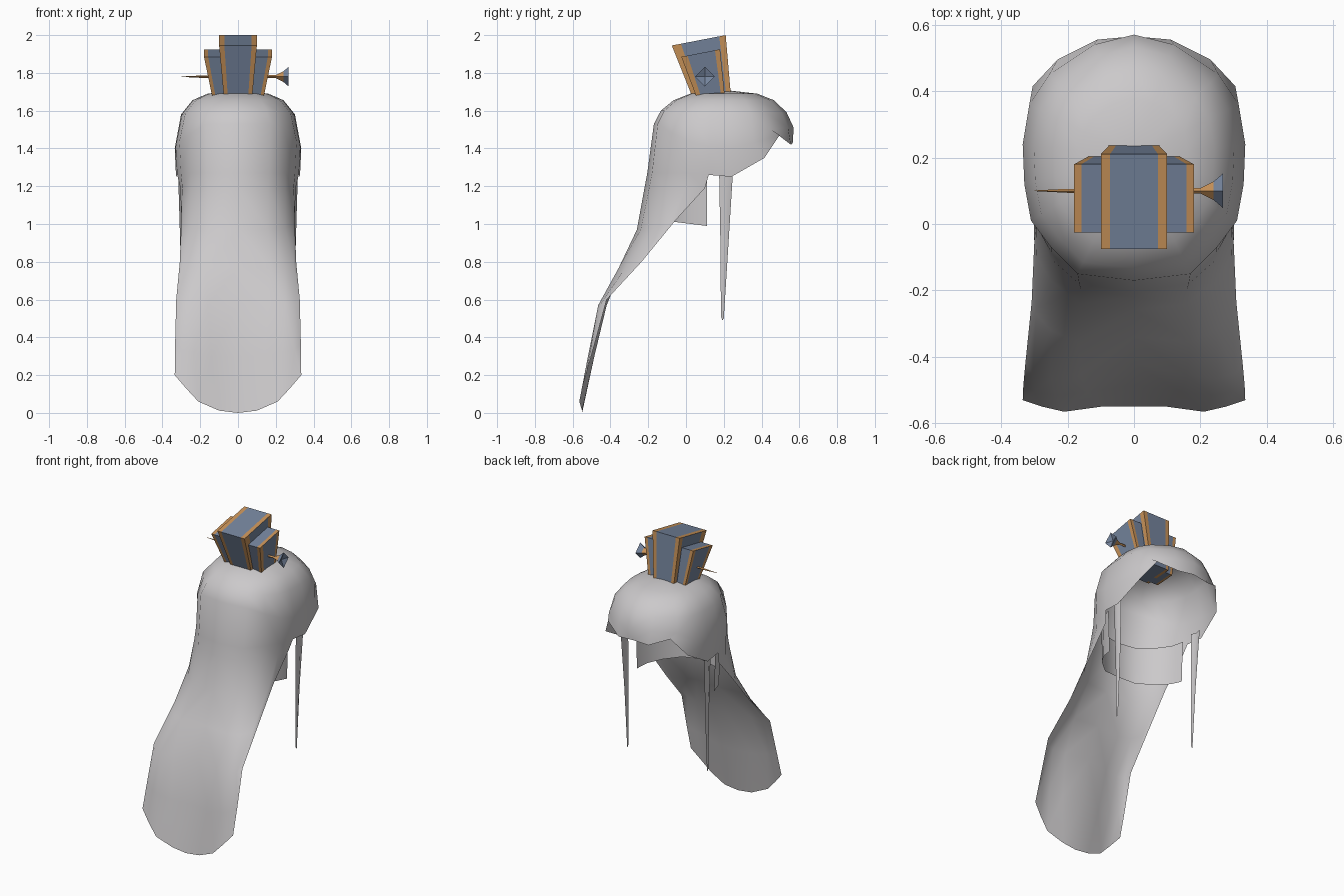
import bpy, bmesh, math
from mathutils import Vector

if "Cube" in bpy.data.objects:
    bpy.data.objects.remove(bpy.data.objects["Cube"])


def mat(name, rgb):
    m = bpy.data.materials.new(name)
    m.diffuse_color = (*rgb, 1)
    m.use_nodes = True
    m.node_tree.nodes["Principled BSDF"].inputs["Base Color"].default_value = m.diffuse_color
    return m


GREY = mat("hair grey", (0.6, 0.585, 0.595))
BLUE = mat("slate blue", (0.18, 0.235, 0.34))
GOLD = mat("bronze gold", (0.58, 0.29, 0.10))


def make(name, bm, mats, smooth=False, mirror=False):
    me = bpy.data.meshes.new(name)
    bm.to_mesh(me)
    bm.free()
    for m in mats:
        me.materials.append(m)
    ob = bpy.data.objects.new(name, me)
    bpy.context.collection.objects.link(ob)
    for p in me.polygons:
        p.use_smooth = smooth
    if mirror:
        mod = ob.modifiers.new("mirror", 'MIRROR')
        mod.use_clip = True
    return ob


def loft(bm, rows):
    """Skin rows of points; a shorter row only joins the first columns."""
    vs = [[bm.verts.new(p) for p in r] for r in rows]
    for a, b in zip(vs, vs[1:]):
        for k in range(min(len(a), len(b)) - 1):
            bm.faces.new((a[k], b[k], b[k + 1], a[k + 1]))
    bmesh.ops.remove_doubles(bm, verts=bm.verts, dist=1e-5)


# hair: dome rings from back centre to front centre, then the long back sheet
outline = [(0, -.17), (.17, -.15), (.25, -.07), (.31, .01), (.33, .12),
           (.335, .24), (.315, .36), (.255, .45), (.12, .54), (0, .57)]
ring_z = [1.53, 1.53, 1.48, 1.44, 1.41, 1.40, 1.43, 1.50, 1.51, 1.51]


def ring(s, zs):
    return [(x * s, .2 + (y - .2) * s, z) for (x, y), z in zip(outline, zs)]


hair_edge = [(0, -.205, 1.27), (.165, -.18, 1.27), (.25, -.085, 1.27), (.302, .01, 1.27),
             (.322, .12, 1.26), (.328, .24, 1.25), (.305, .415, 1.35), (.23, .495, 1.47),
             (.11, .555, 1.42), (0, .565, 1.43)]
sheet = [
    [(0, -.22, 1.19), (.16, -.195, 1.19), (.25, -.105, 1.19), (.295, 0, 1.19), (.305, .1, 1.19)],
    [(0, -.26, .97), (.16, -.24, .97), (.25, -.17, .98), (.293, -.1, 1.0), (.30, -.055, 1.02)],
    [(0, -.34, .77), (.17, -.355, .77), (.25, -.32, .77), (.295, -.27, .78), (.308, -.235, .8)],
    [(0, -.42, .57), (.16, -.455, .57), (.25, -.465, .57), (.305, -.45, .58), (.327, -.42, .6)],
    [(0, -.485, .3), (.14, -.505, .3), (.235, -.515, .32), (.30, -.505, .34), (.333, -.485, .36)],
    [(0, -.55, 0), (.1, -.55, .012), (.21, -.565, .06), (.275, -.55, .13), (.335, -.53, .2)],
]
bm = bmesh.new()
loft(bm, [ring(0, [1.71] * 10), ring(.48, [1.69] * 10), ring(.72, [1.655] * 10),
          ring(.9, [1.6, 1.6, 1.59, 1.585, 1.58, 1.58, 1.58, 1.59, 1.59, 1.59]),
          ring(1, ring_z), hair_edge] + sheet)
make("long_hair", bm, [GREY], True, True)

# inner nape layer under the dome
bm = bmesh.new()
arc = [(0, -.15), (.12, -.13), (.21, -.05), (.265, .03), (.285, .11)]
loft(bm, [[(x * 1.03, y, 1.27) for x, y in arc],
          [(x, y, 1.03 - .04 * i / 4) for i, (x, y) in enumerate(arc)]])
make("nape_hair", bm, [GREY], True, True)

# thin side locks
bm = bmesh.new()
loft(bm, [[(.305, .175, 1.3), (.318, .21, 1.3), (.31, .25, 1.3)],
          [(.298, .182, .9), (.306, .205, .9), (.298, .225, .9)],
          [(.295, .185, .51), (.298, .193, .49), (.295, .2, .5)]])
make("side_lock", bm, [GREY], True, True)


def crown_block(name, xb, xt, quad, cx, cy, mirror=False):
    """Flared box with gold corner bands. xb, xt: x range at base and top;
    quad: (y, z) of front base, back base, back top, front top;
    cx, cy: band splits as fractions along x and y."""
    fb, bb, bt, ft = [Vector((0, *q)) for q in quad]
    us, ws = [0, *cx, 1], [0, *cy, 1]
    bm = bmesh.new()

    def pt(u, w, top):
        x0, x1 = xt if top else xb
        p = ft.lerp(bt, w) if top else fb.lerp(bb, w)
        return bm.verts.new((x0 + (x1 - x0) * u, p.y, p.z))

    g = [[[pt(u, w, t) for w in ws] for u in us] for t in (0, 1)]
    nu, nw = len(us) - 1, len(ws) - 1

    def face(vs, gold):
        bm.faces.new(vs).material_index = int(gold)

    def band(i):                     # x bands: both ends, or only the outer end
        return i == nu - 1 or (i == 0 and nu == 3)

    for i in range(nu):
        for j in range(nw):
            for t in (0, 1):         # top and bottom
                face((g[t][i][j], g[t][i + 1][j], g[t][i + 1][j + 1], g[t][i][j + 1]), band(i))
        for j in (0, nw):            # front and back
            face((g[0][i][j], g[0][i + 1][j], g[1][i + 1][j], g[1][i][j]), band(i))
    for j in range(nw):              # sides
        for i in (0, nu):
            face((g[0][i][j], g[0][i][j + 1], g[1][i][j + 1], g[1][i][j]), j in (0, nw - 1))
    bmesh.ops.recalc_face_normals(bm, faces=bm.faces)
    return make(name, bm, [BLUE, GOLD], False, mirror)


# crown: tall centre block with a lower block on each side
crown_block("crown_centre", (-.07, .07), (-.1, .1),
            [(.055, 1.62), (.242, 1.63), (.21, 2.0), (-.075, 1.945)], (.14, .86), (.17, .88))
crown_block("crown_side", (.05, .125), (.08, .18),
            [(.075, 1.62), (.21, 1.63), (.18, 1.925), (-.025, 1.885)], (.78,), (.16, .87), True)


# hairpin: square rod along x with a flared tail
def tube(name, stations, mats, rule):
    bm = bmesh.new()
    rows = []
    for x, r in stations:
        rows.append([(x, .1 + r * c, 1.78 + r * s) for c, s in
                     ((1, 0), (0, 1), (-1, 0), (0, -1), (1, 0))])
    loft(bm, rows)
    bmesh.ops.recalc_face_normals(bm, faces=bm.faces)
    for f in bm.faces:
        f.material_index = int(rule(f.calc_center_median().x))
    return make(name, bm, mats)


tube("hairpin_rod", [(-.3, .001), (-.2, .006), (.22, .008)], [GOLD], lambda x: 0)
tube("hairpin_tail", [(.2, .008), (.24, .028), (.268, .052), (.25, 0)], [GOLD, BLUE],
     lambda x: x > .245)
